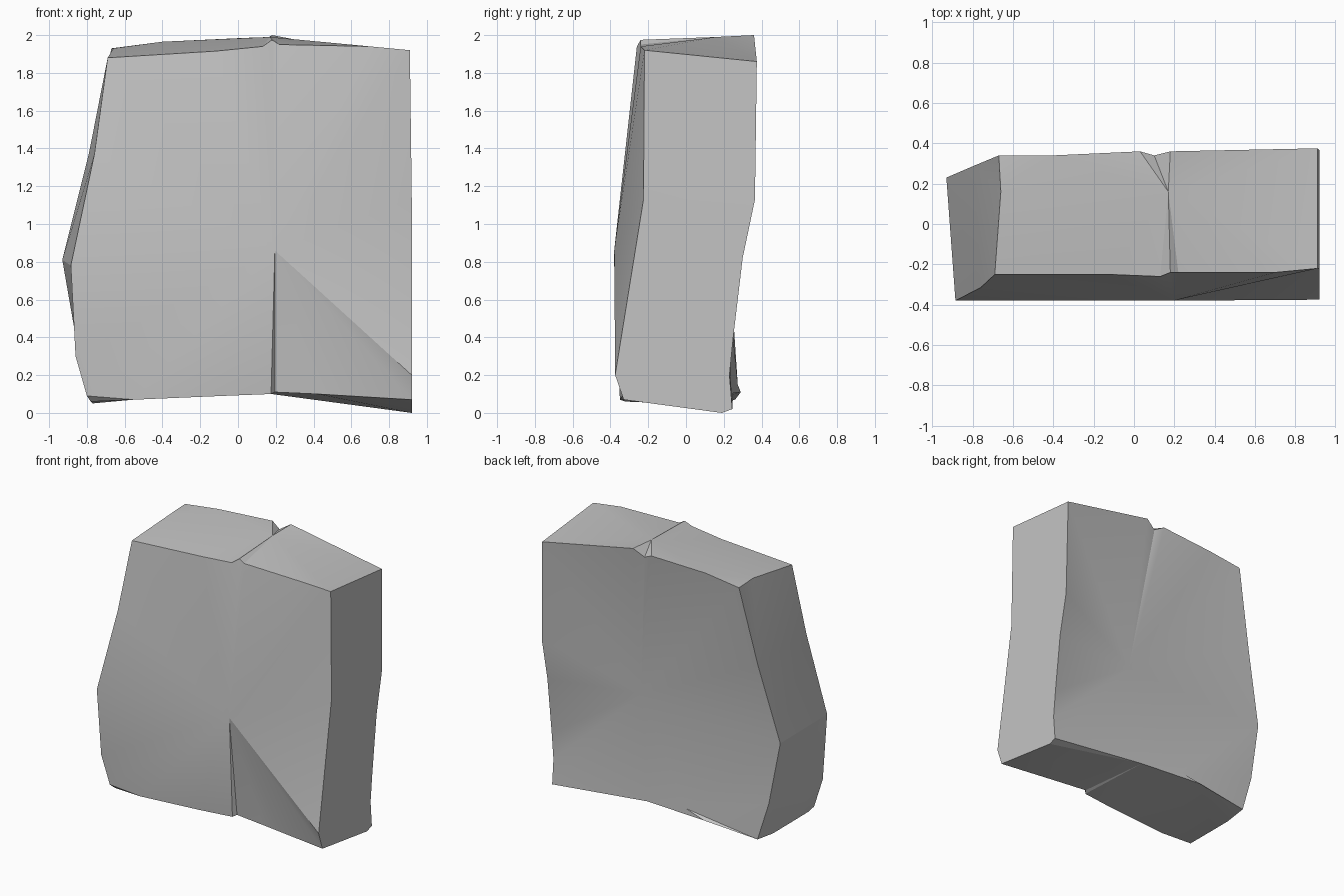
import bpy
import bmesh
from math import radians
from mathutils import Vector

default_cube = bpy.data.objects.get("Cube")
if default_cube:
    bpy.data.objects.remove(default_cube, do_unlink=True)

# Stone colour
stone = bpy.data.materials.new("grey stone")
stone_colour = (0.55, 0.55, 0.55, 1.0)
stone.use_nodes = True
stone.diffuse_color = stone_colour
shader = next(n for n in stone.node_tree.nodes if n.type == "BSDF_PRINCIPLED")
shader.inputs["Base Color"].default_value = stone_colour
shader.inputs["Roughness"].default_value = 0.9

bm = bmesh.new()
shared_verts = {}


def vert(point):
    """Return the shared vertex at a point."""
    if point not in shared_verts:
        shared_verts[point] = bm.verts.new(Vector(point))
    return shared_verts[point]


def face(*points):
    bm.faces.new([vert(p) for p in points])


def fan(centre, rim, closed=True):
    """Chisel a facet group that radiates from one centre point."""
    ends = rim[1:] + rim[:1] if closed else rim[1:]
    for start, end in zip(rim, ends):
        face(centre, start, end)


def on_right(profile):
    """Lift a side profile onto the right end, which leans in at the top."""
    return [(0.91 if z > 1.5 else 0.92, y, z) for y, z in profile]


# Outlines of the slab: left edges run downwards
left_front = [(-.69, -.25, 1.88), (-.76, -.315, 1.37), (-.885, -.38, .78),
              (-.86, -.365, .3), (-.8, -.35, .09)]
left_back = [(-.67, .34, 1.93), (-.79, .29, 1.37), (-.93, .23, .81),
             (-.85, .25, .35), (-.765, .26, .07)]
left_top = (-.66, .16, 1.93)
left_bottom = [(-.78, -.32, .06), (-.77, -.08, .05), (-.77, .09, .05)]

# Right end: front edge runs downwards, back edge upwards
right_front = on_right([(-.22, 1.92), (-.225, 1.13), (-.375, .2), (-.33, .07)])
right_heel = on_right([(.19, 0)])
right_back = on_right([(.245, .02), (.23, .2), (.25, .4), (.3, .82),
                       (.365, 1.13), (.375, 1.86)])

# Bottom edges, with the two sides of the front split
bottom_left = [(-.55, -.35, .07), (-.08, -.335, .09)]
split_left = (.175, -.315, .1)
split_right = (.195, -.29, .11)
bottom_right = (.42, -.305, .1)
bottom_back = (.14, .25, .105)

# Spur on the lower back corner
spur_tip = (-.19, .274, .15)
spur_foot = (-.35, .29, .11)

# Top edges: front runs left to right, back right to left
top_front = [(-.12, -.25, 1.915), (.13, -.26, 1.94), (.18, -.24, 1.975),
             (.22, -.24, 1.95), (.7, -.24, 1.94)]
top_back = [(.18, .36, 2), (.1, .34, 1.95), (.03, .36, 1.985),
            (-.4, .34, 1.965)]

# Front face, with the split running down from its peak
fan((.195, -.38, .86), left_front + bottom_left
    + [split_left, split_right, bottom_right]
    + right_front[::-1] + top_front[::-1])

# Back face, hollowed towards its centre
fan((.22, .205, .86), right_back + top_back + left_back[:3]
    + [spur_tip, bottom_back])

# Protruding spur facets
fan(spur_tip, left_back[2:] + [spur_foot, bottom_back], closed=False)

# Top, with a clipped back corner
fan((.17, .16, 1.99), left_front[:1] + top_front + right_front[:1]
    + right_back[-1:] + top_back + [left_top])
face(left_top, top_back[-1], left_back[0])

# Right end
face(*(right_front + right_heel + right_back))

# Left end
face(left_front[0], left_front[1], left_back[1], left_back[0], left_top)
for i in (1, 2):
    face(left_front[i], left_front[i + 1], left_back[i + 1], left_back[i])
face(left_front[3], left_front[4], *left_bottom, left_back[4], left_back[3])

# Underside, in broad strips from front to back
face(left_front[4], *left_bottom, left_back[4], spur_foot, *bottom_left[::-1])
face(bottom_left[-1], spur_foot, bottom_back, split_left)
face(split_left, bottom_back, split_right)
face(split_right, bottom_back, right_back[0], right_heel[0], right_front[-1],
     bottom_right)

bm.normal_update()
bmesh.ops.triangulate(bm, faces=[f for f in bm.faces if len(f.verts) > 3])
bmesh.ops.recalc_face_normals(bm, faces=bm.faces[:])
mesh = bpy.data.meshes.new("stone_slab")
bm.to_mesh(mesh)
bm.free()
mesh.materials.append(stone)

slab = bpy.data.objects.new("stone_slab", mesh)
bpy.context.collection.objects.link(slab)
bpy.ops.object.select_all(action="DESELECT")
slab.select_set(True)
bpy.context.view_layer.objects.active = slab
bpy.ops.object.shade_smooth_by_angle(angle=radians(20))
